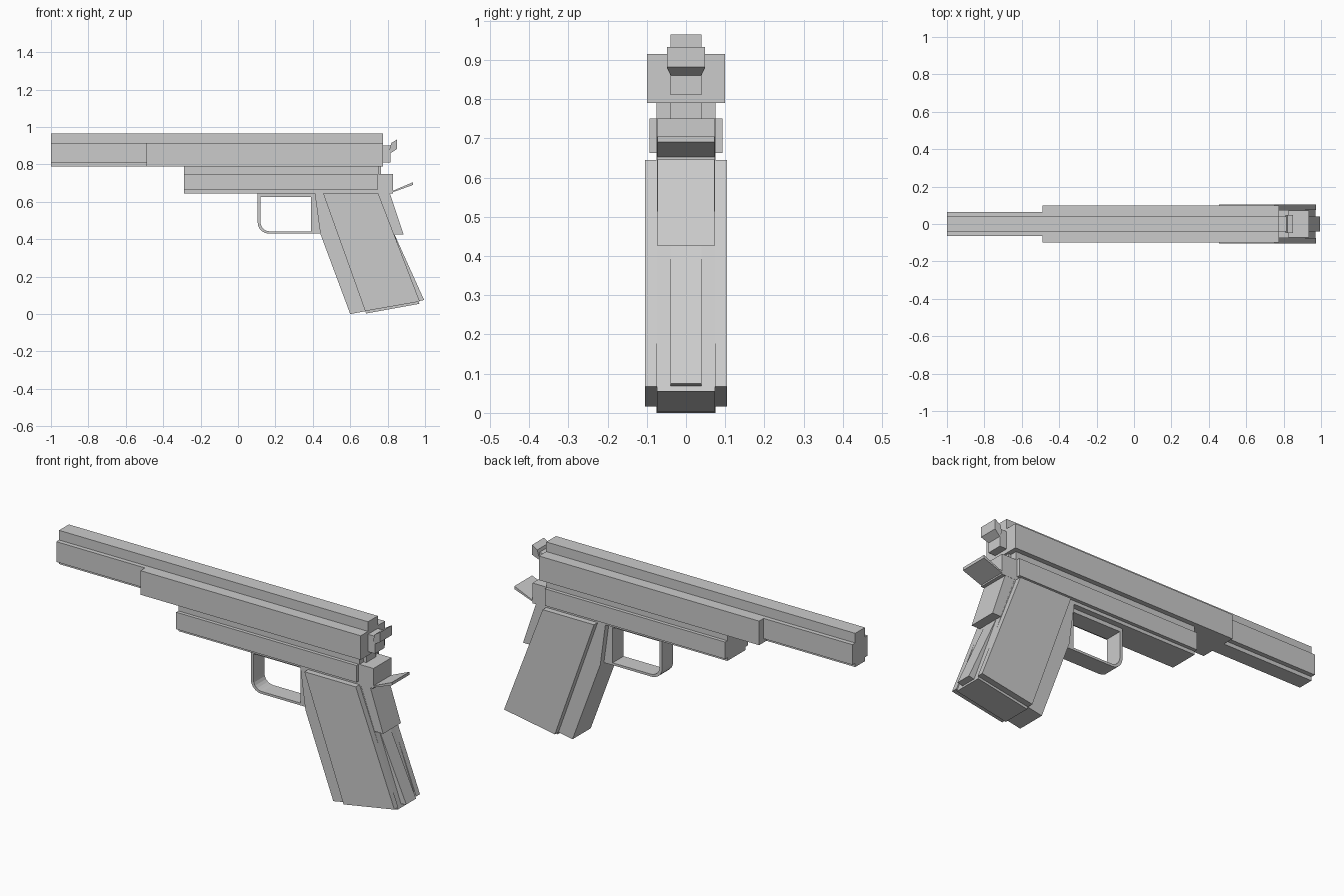
import bpy, bmesh, math


def profile(name, pts, half, y0=0.0):
    """Side profile in x/z extruded to y0 +/- half."""
    bm = bmesh.new()
    face = bm.faces.new([bm.verts.new((x, y0 - half, z)) for x, z in pts])
    ext = bmesh.ops.extrude_face_region(bm, geom=[face])
    verts = [g for g in ext["geom"] if isinstance(g, bmesh.types.BMVert)]
    bmesh.ops.translate(bm, verts=verts, vec=(0, 2 * half, 0))
    bmesh.ops.recalc_face_normals(bm, faces=bm.faces)
    me = bpy.data.meshes.new(name)
    bm.to_mesh(me)
    bm.free()
    ob = bpy.data.objects.new(name, me)
    bpy.context.collection.objects.link(ob)
    return ob


def box(name, x0, x1, z0, z1, half):
    return profile(name, [(x0, z0), (x1, z0), (x1, z1), (x0, z1)], half)


def arc(cx, cz, r, n=5):
    """Lower-left quarter arc, running from the left side to the bottom."""
    return [(cx + r * math.cos(math.pi * (1 + 0.5 * i / n)),
             cz + r * math.sin(math.pi * (1 + 0.5 * i / n))) for i in range(n + 1)]


# Upper body: wide rear, slim nose, top rib and lower strip
box("slide_rear", -0.49, 0.775, 0.79, 0.915, 0.1)
box("slide_nose", -1.0, -0.49, 0.81, 0.915, 0.063)
box("slide_nose_strip", -1.0, -0.49, 0.79, 0.81, 0.04)
box("top_rib", -1.0, 0.775, 0.915, 0.965, 0.04)

# Frame: narrow core with wide side rails, rear block and tang
box("frame_core", -0.29, 0.75, 0.645, 0.79, 0.075)
box("frame_rail", -0.29, 0.745, 0.662, 0.75, 0.093)
box("rear_strip", 0.74, 0.765, 0.74, 0.81, 0.04)
box("rear_block", 0.745, 0.83, 0.645, 0.75, 0.074)
profile("tang", [(0.81, 0.645), (0.935, 0.69), (0.935, 0.705), (0.83, 0.66)], 0.073)

# Hammer: shank and a head that narrows underneath
box("hammer_shank", 0.77, 0.815, 0.81, 0.90, 0.04)
head = profile("hammer_head", [(0.815, 0.86), (0.85, 0.882), (0.85, 0.933),
                               (0.82, 0.915), (0.81, 0.88)], 0.049)
for v in head.data.vertices:
    if v.co.z < 0.87:
        v.co.y *= 0.8

# Trigger guard loop and its top plate
outer = [(0.105, 0.645)] + arc(0.165, 0.49, 0.06) + [(0.445, 0.43), (0.415, 0.645)]
inner = [(0.12, 0.645)] + arc(0.17, 0.492, 0.05) + [(0.39, 0.442), (0.39, 0.645)]
profile("guard_loop", outer + inner[::-1], 0.045)
box("guard_plate", 0.112, 0.40, 0.625, 0.645, 0.045)

# Grip: front strap, magazine core, back strap and palm safety
profile("front_strap", [(0.41, 0.65), (0.44, 0.43), (0.60, 0.0), (0.69, 0.017),
                        (0.47, 0.65)], 0.075)
profile("grip_core", [(0.455, 0.65), (0.685, 0.003), (0.97, 0.055), (0.755, 0.65)], 0.074)
profile("back_strap", [(0.72, 0.645), (0.94, 0.064), (0.995, 0.075), (0.835, 0.43),
                       (0.78, 0.645)], 0.04)
profile("palm_safety", [(0.74, 0.65), (0.81, 0.65), (0.885, 0.425), (0.81, 0.425)], 0.073)

# Grip side panels
for side, y in (("left", 0.0895), ("right", -0.0895)):
    profile("grip_panel_" + side, [(0.455, 0.645), (0.68, 0.016), (0.972, 0.067),
                                   (0.75, 0.645)], 0.0155, y)
